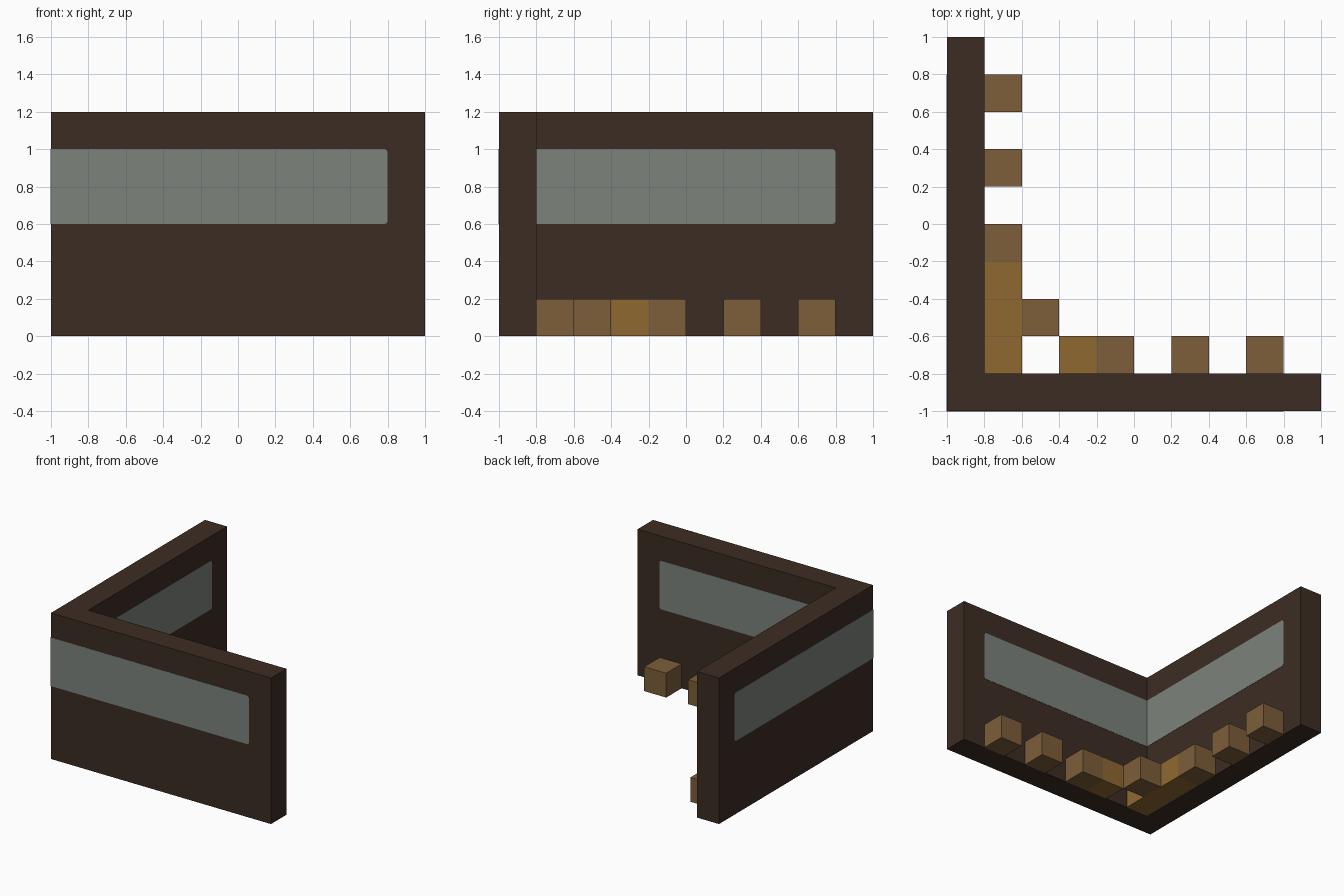
import bpy, bmesh

cube = bpy.data.objects.get("Cube")
if cube:
    bpy.data.objects.remove(cube, do_unlink=True)


def material(name, hex_code):
    # sRGB hex to linear
    srgb = [int(hex_code[i:i + 2], 16) / 255 for i in (0, 2, 4)]
    color = [c / 12.92 if c < 0.04 else ((c + 0.055) / 1.055) ** 2.4 for c in srgb] + [1]
    mat = bpy.data.materials.new(name)
    mat.use_nodes = True
    mat.diffuse_color = color
    mat.node_tree.nodes["Principled BSDF"].inputs["Base Color"].default_value = color
    return mat


def prism(name, outline, z0, z1, mat, bevel_at=None):
    """Extrude a flat outline; optionally round the horizontal edges at its ends."""
    bm = bmesh.new()
    base = bm.faces.new([bm.verts.new((x, y, z0)) for x, y in outline])
    top = bmesh.ops.extrude_face_region(bm, geom=[base])["geom"]
    for v in top:
        if isinstance(v, bmesh.types.BMVert):
            v.co.z = z1
    bmesh.ops.recalc_face_normals(bm, faces=bm.faces)
    if bevel_at is not None:
        ends = [e for e in bm.edges
                if abs(e.verts[0].co.z - e.verts[1].co.z) < 1e-5
                and any(all(abs(v.co[i] - bevel_at) < 1e-5 for v in e.verts) for i in (0, 1))]
        bmesh.ops.bevel(bm, geom=ends, offset=0.016, segments=2, profile=0.5, affect='EDGES')
    mesh = bpy.data.meshes.new(name)
    bm.to_mesh(mesh)
    bm.free()
    mesh.materials.append(mat)
    obj = bpy.data.objects.new(name, mesh)
    bpy.context.collection.objects.link(obj)
    return obj


def corner(outer, inner, end):
    # L-shaped outline with two equal arms
    return [(outer, outer), (end, outer), (end, inner), (inner, inner), (inner, end), (outer, end)]


def block(name, x0, x1, y0, y1, mat):
    return prism(name, [(x0, y0), (x1, y0), (x1, y1), (x0, y1)], 0, 0.2, mat)


dark_wood = material("dark wood", "3c2c23")
glass = material("grey glass", "7c827c")
tan = material("tan brown", "7d5e3a")
gold = material("golden brown", "8f6931")

# Corner wall, with the window band wrapping round it on both sides
prism("corner_wall", corner(-1, -0.8, 1), 0, 1.2, dark_wood)
prism("window_band", corner(-1.002, -0.798, 0.8), 0.6, 1.0, glass, bevel_at=0.8)

# Tan blocks along both arms
for i, start in enumerate((-0.2, 0.2, 0.6)):
    block(f"front_block_{i + 1}", start, start + 0.2, -0.8, -0.6, tan)
    block(f"side_block_{i + 1}", -0.8, -0.6, start, start + 0.2, tan)
block("inner_corner_block", -0.6, -0.4, -0.6, -0.4, tan)

# Golden blocks near the corner
block("golden_side_block", -0.8, -0.6, -0.8, -0.2, gold)
block("golden_front_block", -0.4, -0.2, -0.8, -0.6, gold)
